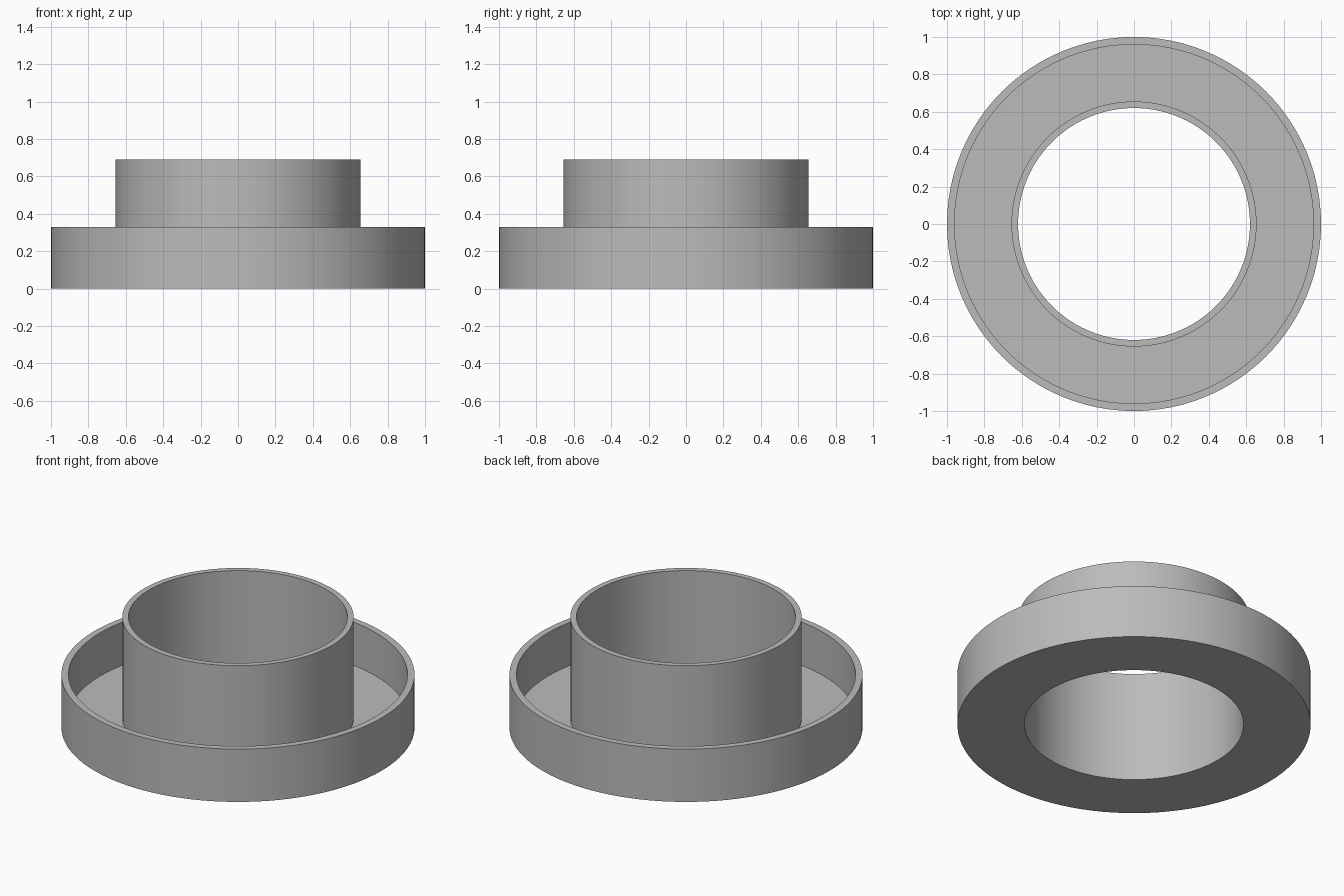
import bpy
import bmesh
import math

cube = bpy.data.objects.get("Cube")
if cube:
    bpy.data.objects.remove(cube, do_unlink=True)

SEGMENTS = 96

grey = bpy.data.materials.new("plain grey")
grey.use_nodes = True
colour = (0.5, 0.5, 0.5, 1)
grey.diffuse_color = colour
grey.node_tree.nodes["Principled BSDF"].inputs["Base Color"].default_value = colour

# Closed section of the tray and its central tube, as (radius, height)
BORE, TUBE, INNER, OUTER = 0.62, 0.655, 0.96, 1.0
FLOOR, RIM, TOP = 0.06, 0.33, 0.69
section = [(BORE, 0), (OUTER, 0), (OUTER, RIM), (INNER, RIM),
           (INNER, FLOOR), (TUBE, FLOOR), (TUBE, TOP), (BORE, TOP)]

# Revolve the section around the vertical axis
bm = bmesh.new()
verts = [bm.verts.new((r, 0, z)) for r, z in section]
edges = [bm.edges.new((v, verts[i - 1])) for i, v in enumerate(verts)]
bmesh.ops.spin(bm, geom=verts + edges, cent=(0, 0, 0), axis=(0, 0, 1),
               angle=math.tau, steps=SEGMENTS, use_merge=True)
bmesh.ops.remove_doubles(bm, verts=bm.verts, dist=0.0001)
bmesh.ops.recalc_face_normals(bm, faces=bm.faces)

mesh = bpy.data.meshes.new("ring_tray")
bm.to_mesh(mesh)
bm.free()
mesh.materials.append(grey)
tray = bpy.data.objects.new("ring_tray", mesh)
bpy.context.collection.objects.link(tray)

# Smooth round walls with crisp rims
bpy.ops.object.select_all(action="DESELECT")
tray.select_set(True)
bpy.context.view_layer.objects.active = tray
bpy.ops.object.shade_smooth_by_angle(angle=math.radians(30))
